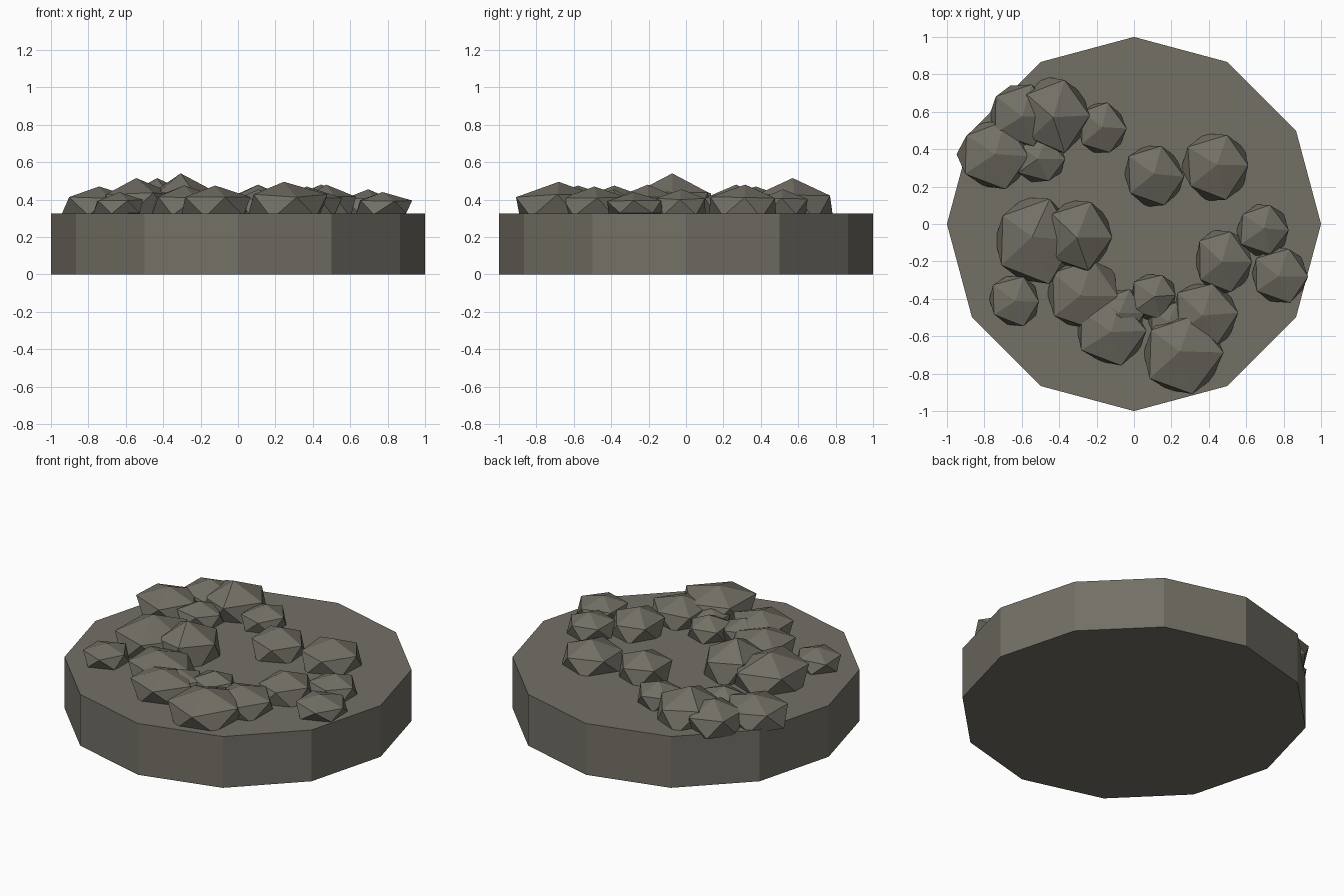
import bpy, bmesh, math, random
from mathutils import Vector

if "Cube" in bpy.data.objects:
    bpy.data.objects.remove(bpy.data.objects["Cube"])

random.seed(4)

stone = bpy.data.materials.new("grey_brown_stone")
stone.diffuse_color = (0.17, 0.16, 0.13, 1)
stone.use_nodes = True
stone.node_tree.nodes["Principled BSDF"].inputs["Base Color"].default_value = stone.diffuse_color


def add_object(name, bm):
    me = bpy.data.meshes.new(name)
    bm.to_mesh(me)
    bm.free()
    me.materials.append(stone)
    ob = bpy.data.objects.new(name, me)
    bpy.context.collection.objects.link(ob)
    return ob


# Twelve-sided base slab with corners on the x and y axes
TOP = 0.325
bm = bmesh.new()
ring = [bm.verts.new((math.cos(math.radians(30 * i)), math.sin(math.radians(30 * i)), 0))
        for i in range(12)]
bottom = bm.faces.new(ring)
top = bmesh.ops.extrude_face_region(bm, geom=[bottom])
bmesh.ops.translate(bm, vec=(0, 0, TOP),
                    verts=[v for v in top["geom"] if isinstance(v, bmesh.types.BMVert)])
bmesh.ops.recalc_face_normals(bm, faces=bm.faces)
add_object("base_slab", bm)

# Rocks: x min, x max, y min, y max, peak height
rocks = [
    (-0.945, -0.56, 0.19, 0.555, 0.47),
    (-0.77, -0.43, 0.42, 0.74, 0.48),
    (-0.60, -0.245, 0.385, 0.78, 0.515),
    (-0.30, -0.045, 0.38, 0.645, 0.455),
    (-0.64, -0.37, 0.22, 0.46, 0.45),
    (-0.05, 0.265, 0.095, 0.42, 0.48),
    (0.255, 0.62, 0.13, 0.48, 0.48),
    (-0.75, -0.31, -0.315, 0.15, 0.515),
    (-0.47, -0.12, -0.255, 0.125, 0.54),
    (-0.48, -0.075, -0.555, -0.19, 0.475),
    (-0.78, -0.50, -0.545, -0.27, 0.44),
    (-0.315, 0.06, -0.75, -0.41, 0.475),
    (-0.20, 0.06, -0.60, -0.35, 0.45),
    (-0.02, 0.23, -0.51, -0.265, 0.455),
    (0.045, 0.47, -0.905, -0.48, 0.495),
    (0.20, 0.555, -0.66, -0.31, 0.47),
    (0.32, 0.635, -0.37, -0.03, 0.48),
    (0.55, 0.835, -0.17, 0.105, 0.455),
    (0.63, 0.93, -0.415, -0.13, 0.44),
    (0.07, 0.31, -0.62, -0.42, 0.42),
]
MID = 0.36
for n, (x0, x1, y0, y1, peak) in enumerate(rocks, 1):
    bm = bmesh.new()
    bmesh.ops.create_icosphere(bm, subdivisions=1, radius=1)
    for v in bm.verts:
        # slight irregularity, then stretch to the rock's extents
        j = Vector([random.uniform(-0.06, 0.06) for _ in range(3)])
        if v.co.z > 0.9:
            j.z = 0
        p = v.co + j
        v.co = ((x0 + x1) / 2 + p.x * (x1 - x0) / 1.82,
                (y0 + y1) / 2 + p.y * (y1 - y0) / 1.74,
                MID + p.z * (peak - MID))
    add_object(f"rock_{n:02d}", bm)
